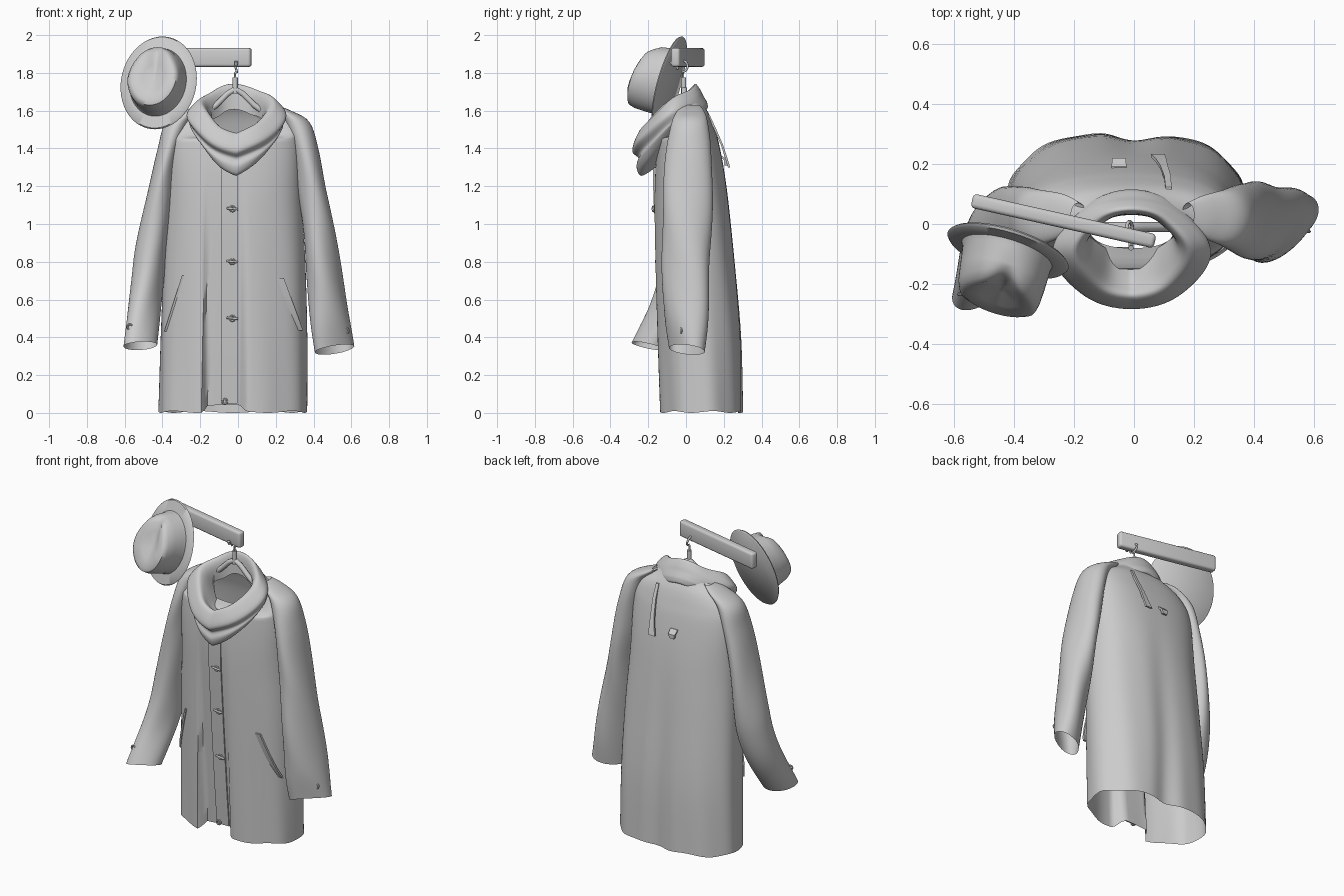
import bpy, bmesh, math
from mathutils import Vector, Matrix
from mathutils.bvhtree import BVHTree

if "Cube" in bpy.data.objects:
    bpy.data.objects.remove(bpy.data.objects["Cube"])

grey = bpy.data.materials.new("plain grey")
grey.diffuse_color = (0.6, 0.6, 0.6, 1)
grey.use_nodes = True
grey.node_tree.nodes["Principled BSDF"].inputs["Base Color"].default_value = grey.diffuse_color
SEG = 144


def finish(ob, angle=40):
    ob.data.materials.clear()
    ob.data.materials.append(grey)
    bpy.ops.object.select_all(action='DESELECT')
    ob.select_set(True)
    bpy.context.view_layer.objects.active = ob
    bpy.ops.object.shade_smooth_by_angle(angle=math.radians(angle))
    return ob


def from_bm(name, bm, angle=40):
    bmesh.ops.recalc_face_normals(bm, faces=bm.faces)
    me = bpy.data.meshes.new(name)
    bm.to_mesh(me)
    bm.free()
    ob = bpy.data.objects.new(name, me)
    bpy.context.collection.objects.link(ob)
    return finish(ob, angle)


def loft(name, rings, cap=False, angle=40):
    bm = bmesh.new()
    vs = [[bm.verts.new(p) for p in r] for r in rings]
    n = len(vs[0])
    for a, b in zip(vs, vs[1:]):
        for i in range(n):
            bm.faces.new((a[i], a[(i + 1) % n], b[(i + 1) % n], b[i]))
    if cap:
        bm.faces.new(vs[0])
        bm.faces.new(vs[-1])
    return from_bm(name, bm, angle)


def spline(rows, k=5):
    """Catmull-Rom resampling of a table of rows"""
    out = []
    for i in range(len(rows) - 1):
        p = [rows[max(0, min(len(rows) - 1, i + j))] for j in (-1, 0, 1, 2)]
        for s in range(k):
            t = s / k
            out.append([0.5 * (2 * b + (c - a) * t + (2 * a - 5 * b + 4 * c - d) * t * t
                               + (3 * b - a - 3 * c + d) * t ** 3) for a, b, c, d in zip(*p)])
    return out + [list(rows[-1])]


def sstep(a, b, x):
    t = max(0, min(1, (x - a) / (b - a)))
    return t * t * (3 - 2 * t)


def spow(v, e):
    return math.copysign(abs(v) ** e, v)


def tube(name, pts, r):
    cu = bpy.data.curves.new(name, 'CURVE')
    cu.dimensions = '3D'
    cu.bevel_depth, cu.bevel_resolution, cu.use_fill_caps = r, 3, True
    sp = cu.splines.new('POLY')
    sp.points.add(len(pts) - 1)
    for q, p in zip(sp.points, pts):
        q.co = (*p, 1)
    ob = bpy.data.objects.new(name, cu)
    bpy.context.collection.objects.link(ob)
    bpy.ops.object.select_all(action='DESELECT')
    ob.select_set(True)
    bpy.context.view_layer.objects.active = ob
    bpy.ops.object.convert(target='MESH')
    return finish(bpy.context.view_layer.objects.active)


def strip(name, pts, widths, thick=0.008):
    """flat band along pts, wide in x, thin in y"""
    rings = []
    for p, w in zip(pts, widths):
        p = Vector(p)
        rings.append([p + Vector((sx * w / 2, sy * thick / 2, 0))
                      for sx, sy in ((-1, -1), (1, -1), (1, 1), (-1, 1))])
    return loft(name, rings, True)


# coat body: z, left x, right x, front y, back y
body_rows = [(0, -.42, .365, -.14, .312), (.4, -.41, .365, -.152, .302), (.8, -.395, .355, -.163, .265),
             (1.15, -.38, .335, -.168, .224), (1.4, -.375, .33, -.155, .18), (1.5, -.355, .325, -.14, .153),
             (1.57, -.29, .28, -.12, .128), (1.62, -.2, .19, -.10, .10), (1.67, -.15, .14, -.08, .07)]
rings = []
for z, xl, xr, yf, yb in spline(body_rows):
    ring = []
    low = max(0, 1 - z / 1.3)
    e = .9 - .08 * sstep(1.0, 1.4, z)
    for i in range(SEG):
        t = 2 * math.pi * i / SEG
        c, s = math.cos(t), math.sin(t)
        x = (xl + xr) / 2 + (xr - xl) / 2 * spow(c, e)
        y = (yf + yb) / 2 + (yb - yf) / 2 * spow(s, e)
        zz = z
        if s < 0:  # front: recessed opening and low neckline
            g = sstep(-.185, -.165, x) * (1 - sstep(0, .05, x))
            y += .06 * low * g
            zz += .035 * g * max(0, 1 - z / .3)
            if z > 1.45:
                zz = 1.45 + (z - 1.45) * (1 - .9 * sstep(0, .8, -s))
        else:      # back: two soft lobes
            y -= .04 * math.exp(-(x / .08) ** 2) * max(0, 1 - z / 1.3)
        fold = .004 * low * math.sin(9 * t + 1.5 * z)
        ring.append((x + fold * c, y + fold * s, zz + .005 * low ** 6 * (1 + math.sin(7 * t))))
    rings.append(ring)
body = loft("coat_body", rings, angle=60)
tree = BVHTree.FromPolygons([v.co for v in body.data.vertices], [p.vertices for p in body.data.polygons])


def on_front(x, z, lift=.004):
    hit = tree.ray_cast(Vector((x, -1, z)), Vector((0, 1, 0)))[0]
    return Vector((x, (hit.y if hit else -.14) - lift, z))


# sleeves: z, inner x, outer x, centre y, half depth
right_sleeve = [(1.63, .16, .20, .03, .04), (1.60, .19, .28, .025, .07), (1.54, .24, .378, .02, .095),
                (1.4, .285, .425, .015, .118), (1.2, .312, .465, .01, .13), (1.0, .342, .505, .005, .13),
                (.75, .36, .55, .0, .122), (.5, .385, .592, .0, .105), (.335, .407, .615, .005, .08)]
left_sleeve = [(1.63, -.16, -.21, .03, .04), (1.60, -.20, -.28, .03, .07), (1.53, -.26, -.385, .02, .095),
               (1.4, -.31, -.425, .01, .115), (1.2, -.345, -.473, .005, .12), (.9, -.375, -.537, -.005, .118),
               (.72, -.39, -.562, -.03, .112), (.55, -.41, -.585, -.09, .10), (.355, -.428, -.606, -.205, .075)]
for name, rows, k in (("right_sleeve", right_sleeve, .05), ("left_sleeve", left_sleeve, -.035)):
    rings = []
    for z, xi, xo, yc, ry in spline(rows):
        ring = []
        for i in range(48):
            t = 2 * math.pi * i / 48
            c, s = math.cos(t), math.sin(t)
            w = 1 + .03 * math.sin(3 * t + 9 * z) * sstep(1.5, 1.2, z)
            cuff = 1 - sstep(.34, .7, z)
            ring.append(((xi + xo) / 2 + (xo - xi) / 2 * c * w,
                         yc + ry * s * w + k * c * (1 - sstep(.4, 1.2, z)),
                         z + cuff * ((.016 if k > 0 else -.005) * c - .022 * s)))
        rings.append(ring)
    loft(name, rings, angle=60)

# draped hood: half width, front y, back y, front z, back z
hood_rows = [(.13, -.10, .03, 1.42, 1.60), (.15, -.19, .035, 1.44, 1.70), (.185, -.237, .05, 1.475, 1.735),
             (.23, -.268, .075, 1.435, 1.705), (.258, -.284, .09, 1.375, 1.675), (.245, -.25, .105, 1.34, 1.65),
             (.238, -.262, .112, 1.295, 1.635), (.20, -.235, .115, 1.248, 1.61), (.17, -.15, .10, 1.30, 1.60)]
rings = []
for rx, yf, yb, zf, zb in spline(hood_rows, 4):
    ring = []
    for i in range(72):
        t = 2 * math.pi * i / 72
        k = (1 - math.cos(t)) / 2          # 0 at the front, 1 at the back
        x = rx * spow(math.sin(t), 1.1)
        ring.append((x - .008 + .006 * math.sin(5 * t), yf + (yb - yf) * k,
                     zf + (zb - zf) * k ** .62 + .008 * math.sin(4 * t + 1)))
    rings.append(ring)
loft("hood", rings, angle=60)

# front flap, pocket welts
zs = [1.3 - i * 1.25 / 24 for i in range(25)]
strip("front_flap", [on_front(-.045, z, .008) for z in zs], [.085] * 25)
for name, a, b, w in (("left_pocket", (-.29, .73), (-.385, .43), .012), ("right_pocket", (.225, .715), (.328, .435), .035)):
    pts = [on_front(a[0] + (b[0] - a[0]) * i / 10, a[1] + (b[1] - a[1]) * i / 10) for i in range(11)]
    strip(name, pts, [w] * 11, .012)


# fastenings and cuff buttons
def button(name, p, r=.013):
    bpy.ops.mesh.primitive_torus_add(location=p, rotation=(math.pi / 2, 0, 0), major_radius=r,
                                     minor_radius=r * .4, major_segments=20, minor_segments=8)
    bpy.context.object.name = name
    finish(bpy.context.object)


for i, z in enumerate((1.08, .80, .50, .06)):
    p = on_front(-.03 if i < 3 else -.07, z, .016)
    button("fastener_ring", p)
    if i < 3:
        tube("fastener_bar", [p + Vector((-.03, -.004, .004)), p + Vector((.03, -.004, -.002))], .006)
button("right_cuff_button", (.572, -.025, .435))
button("left_cuff_button", (-.572, -.235, .455))

# back strap and tab
strip("back_strap", [(.115, .118, 1.58), (.112, .155, 1.5), (.10, .19, 1.42), (.09, .213, 1.35), (.08, .228, 1.30)],
      [.02, .022, .025, .035, .045], .012)
strip("back_tab", [(-.05, .185, 1.36), (-.05, .212, 1.335), (-.052, .212, 1.31)], [.05, .045, .03], .015)

# clothes hanger and its hook
arm = [(.27, 1.51), (.2, 1.56), (.1, 1.63), (.04, 1.69), (0, 1.715)]
path = [(-x - .015, -.01, z) for x, z in arm] + [(x - .015, -.01, z) for x, z in arm[-2::-1]]
tube("hanger_arms", path, .016)
hook = [(-.015, -.015, 1.71), (-.015, -.015, 1.80)]
hook += [(-.015 + .01 * math.cos(a), -.02 + .028 * math.sin(a), 1.835 - .03 * math.cos(a))
         for a in [i * .33 for i in range(17)]]
tube("hanger_hook", hook, .006)
tube("hanger_neck", [(-.015, -.012, 1.69), (-.015, -.012, 1.775)], .014)

# wall rail
a, b = Vector((-.54, .078, 1.882)), Vector((.07, -.058, 1.882))
bm = bmesh.new()
bmesh.ops.create_cube(bm, size=1)
bmesh.ops.scale(bm, vec=((b - a).length, .048, .1), verts=bm.verts)
bmesh.ops.bevel(bm, geom=bm.edges[:], offset=.014, segments=3, profile=.5, affect='EDGES')
bm.transform(Matrix.Translation((a + b) / 2) @ Matrix.Rotation(math.atan2(b.y - a.y, b.x - a.x), 4, 'Z'))
from_bm("rail", bm)
tube("rail_peg", [(-.01, -.045, 1.85), (-.01, -.075, 1.845), (-.01, -.08, 1.86)], .009)

# hat: half width, half height, depth along its axis, sideways shift, upward shift
hat_rows = [(.203, .25, -.006, 0, 0), (.210, .255, 0, 0, 0), (.203, .25, .008, 0, 0), (.157, .187, .014, 0, 0),
            (.152, .181, .03, .003, 0), (.147, .176, .09, .008, -.005), (.142, .170, .145, .012, -.008),
            (.133, .16, .172, .015, -.01), (.112, .138, .182, .017, -.01), (.06, .08, .176, .017, -.01),
            (.01, .015, .172, .017, -.01)]
n = Vector((-.28, -.92, .27)).normalized()
ux = Vector((.95, -.29, 0)).normalized()
uy = n.cross(ux).normalized()
centre = Vector((-.42, -.088, 1.747))
rings = []
for rx, ry, d, ox, oy in hat_rows:
    ring = []
    for i in range(64):
        t = 2 * math.pi * i / 64
        x, y = rx * math.cos(t), ry * math.sin(t)
        top = sstep(.1, .17, d)
        dent = .035 * top * math.exp(-(x / .05) ** 2) * sstep(-.16, .05, y) + .12 * top * (y + .06) * (y > -.06)
        pinch = 1 - .12 * top * sstep(-.02, .14, y)
        ring.append(centre + ux * (x * pinch + ox) + uy * (y + oy) + n * (d - dent))
    rings.append(ring)
loft("hat", rings, True, 50)
